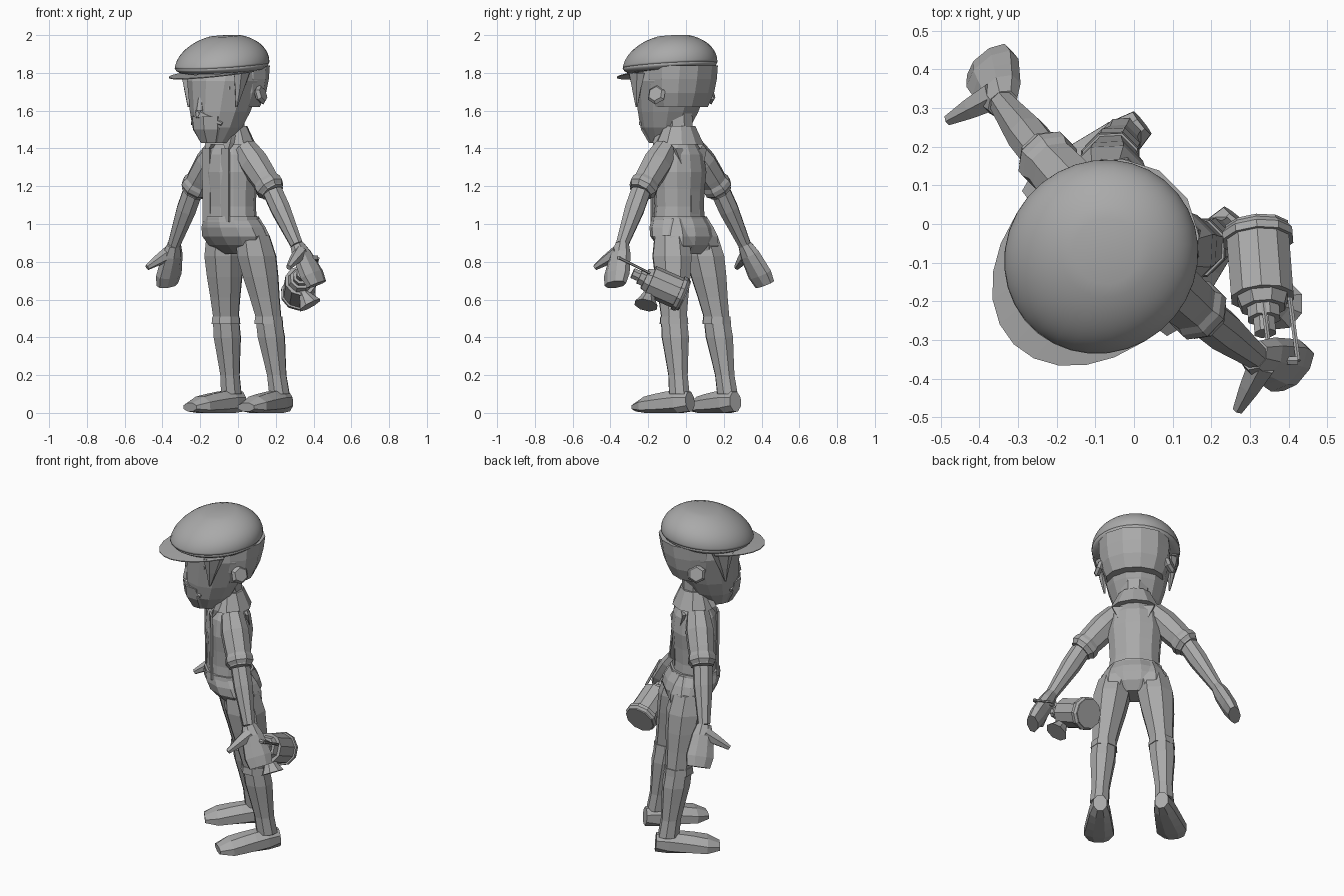
import bpy
import bmesh
import math
from mathutils import Matrix, Vector

default_cube = bpy.data.objects.get("Cube")
if default_cube:
    bpy.data.objects.remove(default_cube)

SHADE = .4
grey = bpy.data.materials.new("plain_grey")
grey.use_nodes = True
grey.diffuse_color = (SHADE, SHADE, SHADE, 1)
grey.node_tree.nodes["Principled BSDF"].inputs["Base Color"].default_value = grey.diffuse_color

# The figure is modelled facing forward, then turned towards its right
TURN = Matrix.Rotation(-math.pi / 4, 3, 'Z')
X, Y, Z = Matrix.Identity(3)


def finish(name, bm, side=1, smooth=False):
    """Mirror if asked, keep soles on the floor, turn, and make the object."""
    for vert in bm.verts:
        vert.co.x *= side
        vert.co.z = max(vert.co.z, 0)
        vert.co = TURN @ vert.co
    bmesh.ops.recalc_face_normals(bm, faces=bm.faces)
    for face in bm.faces:
        face.smooth = smooth
    mesh = bpy.data.meshes.new(name)
    bm.to_mesh(mesh)
    bm.free()
    mesh.materials.append(grey)
    part = bpy.data.objects.new(name, mesh)
    bpy.context.collection.objects.link(part)
    return part


def sweep(name, start, end, radii, flat=(1, 1), sides=8, level=None, **options):
    """Evenly spaced rings from start to end; flat gives depth over width at each end.
    With level set, rings lie in the plane of X and that vector, else across the path."""
    start, end = Vector(start), Vector(end)
    axis = (end - start).normalized()
    if level:
        across, deep = X, level
    else:
        guide = Y if abs(axis.z) > max(abs(axis.x), abs(axis.y)) else Z
        deep = (guide - axis * axis.dot(guide)).normalized()
        across = axis.cross(deep)
    bm = bmesh.new()
    rings = []
    for index, radius in enumerate(radii):
        t = index / (len(radii) - 1)
        depth = radius * (flat[0] + (flat[1] - flat[0]) * t)
        ring = []
        for corner in range(sides):
            angle = math.tau * (corner + .5) / sides
            offset = across * radius * math.cos(angle) + deep * depth * math.sin(angle)
            ring.append(bm.verts.new(start.lerp(end, t) + offset))
        rings.append(ring)
    for low, high in zip(rings, rings[1:]):
        for i in range(sides):
            bm.faces.new((low[i - 1], low[i], high[i], high[i - 1]))
    bm.faces.new(rings[0])
    bm.faces.new(rings[-1])
    return finish(name, bm, **options)


def pair(name, *shape, **options):
    for word, side in (("left_", 1), ("right_", -1)):
        sweep(word + name, *shape, side=side, **options)


# Body landmarks, on the left side where paired
chin, crown = Vector((0, -.17, 1.43)), Vector((0, -.08, 1.84))
neck, waist = Vector((0, -.05, 1.46)), Vector((0, -.05, 1))
shoulder, elbow = Vector((.1, -.05, 1.4)), Vector((.3, -.04, 1.17))
wrist, fingertip = Vector((.46, -.02, .89)), Vector((.56, .03, .68))
hip, knee = Vector((.11, 0, .94)), Vector((.16, .07, .5))
ankle = Vector((.18, .13, .1))
heel, toe = Vector((.17, .2, .06)), Vector((.21, -.15, .03))

# Head, hair and face
sweep("head", chin, crown, (.07, .13, .16, .18, .2, .19), sides=12, level=Y)
sweep("back_hair", crown + Vector((0, .04, -.22)), crown + Y * .05,
      (.16, .19, .2, .2), flat=(.8, .9), sides=12, level=Y)
sweep("beard", chin - Y * .03, chin + Vector((0, -.05, .14)), (.06, .1, .11), flat=(1, .8), level=Y)
sweep("nose", (0, -.28, 1.6), (0, -.28, 1.67), (.03, .015), sides=6, level=Y)
pair("moustache", (0, -.28, 1.58), (.11, -.23, 1.53), (.03, .025, .01), sides=6)
pair("brow", (.02, -.28, 1.73), (.15, -.21, 1.72), (.01, .015, .01), sides=4)
pair("ear", (.18, -.03, 1.68), (.21, -.02, 1.69), (.04, .055, .04), sides=6)
pair("sideburn", (.18, -.19, 1.62), (.2, -.17, 1.8), (.005, .02, .03), flat=(1, 2), sides=6, level=Y)
sweep("neck", neck - Z * .1, neck + Vector((0, -.01, .17)), (.08, .08))

# Flat cap: a tilted smooth dome over a thin crescent brim
DOME_RINGS = 16
dome = [.245 * math.sqrt(1 - (i / DOME_RINGS) ** 2) for i in range(DOME_RINGS)]
cap_base = crown - Vector((0, .04, 0))
cap_tilt = Y + Z * .08
sweep("cap_crown", cap_base, cap_base + Vector((0, .02, .155)), dome,
      flat=(1.05, 1), sides=32, level=cap_tilt, smooth=True)
sweep("cap_band", cap_base - Z * .03, cap_base, (.22, .24, .245),
      flat=(1, 1.05), sides=32, level=cap_tilt, smooth=True)

BRIM_STEPS = 12
bm = bmesh.new()
edges = []
for step in range(BRIM_STEPS + 1):
    angle = math.pi * step / BRIM_STEPS
    side_way, ahead = math.cos(angle), -math.sin(angle)
    inner = cap_base + Vector((side_way, ahead, ahead * .1)) * .2
    outer = cap_base + Vector((side_way * .24, ahead * .32, ahead * .04))
    edges.append([bm.verts.new(point - Z * .03) for point in (inner, outer)])
for (a, b), (c, d) in zip(edges, edges[1:]):
    bm.faces.new((a, b, d, c))
brim = finish("cap_brim", bm)
brim.modifiers.new("brim_thickness", 'SOLIDIFY').thickness = .005

# Shirt, turned-down collar and braces
sweep("shirt", waist, neck, (.15, .14, .145, .155, .14, .08), flat=(.85, .85), sides=12, level=Y)
sweep("collar", neck - Z * .04, neck + Z * .06, (.14, .09), flat=(.9, .9), sides=10, level=Y)
pair("collar_tip", (.08, -.16, 1.38), (.06, -.12, 1.47), (.005, .04, .04), flat=(.5, .5), sides=4)
pair("front_brace", (.07, -.162, 1.01), (.07, -.165, 1.4), (.04, .04), flat=(.2, .2), sides=4, level=Y)
pair("back_brace", (.01, .06, 1.2), (.09, .03, 1.4), (.03, .04), flat=(.3, .3), sides=4, level=Y)
sweep("back_brace_stem", (0, .06, 1.02), (0, .06, 1.22), (.04, .04), flat=(.3, .3), sides=4, level=Y)

# Short sleeves with rolled cuffs, bare arms, mitten-like hands
pair("sleeve", shoulder, elbow, (.065, .08, .075, .065))
pair("cuff", elbow.lerp(shoulder, .25), elbow, (.07, .08, .08, .06))
pair("forearm", elbow, wrist, (.055, .055, .045, .035))
pair("hand", wrist, fingertip, (.035, .045, .045, .045, .035), flat=(1.2, 2))
pair("thumb", (.49, -.02, .85), (.53, -.15, .77), (.04, .03, .015), sides=6)

# Trousers
sweep("trouser_seat", (0, .01, .84), waist + Z * .03, (.11, .18, .2, .185, .155),
      flat=(.6, .9), sides=12, level=Y)
sweep("waistband", waist + Z * .01, waist + Z * .04, (.162, .157), flat=(.87, .87), sides=12, level=Y)
pair("buttock", hip + Vector((-.01, .03, -.1)), hip + Vector((-.02, .02, .09)),
     (.07, .09, .09, .07, .04), level=Y)
pair("trouser_leg", hip, knee, (.09, .105, .095, .08, .068), flat=(1.1, 1.1), level=Y)

# Tall boots
pair("boot_cuff", knee - Z * .03, knee + Z * .01, (.077, .073), flat=(1.1, 1.1), level=Y)
pair("boot_shaft", knee, ankle, (.07, .073, .062, .052, .055), flat=(1.1, 1.1), level=Y)
pair("boot_foot", heel, toe, (.04, .06, .07, .08, .09, .06), flat=(1.4, .4))

# Lamp in the left hand: can with a rim, stepped neck, flared horn, wire handle
can_top, can_end = Vector((.37, .1, .7)), Vector((.23, .22, .62))
nozzle = Vector((.44, .04, .74))
sweep("lamp_can", can_top, can_end, (.085, .085), sides=10)
sweep("lamp_rim", can_top.lerp(can_end, .8), can_end, (.095, .095, .08), sides=10)
sweep("lamp_shoulder", can_top, can_top.lerp(nozzle, .3), (.07, .06))
sweep("lamp_neck", can_top, can_top.lerp(nozzle, .6), (.045, .045))
sweep("lamp_nozzle", can_top, nozzle, (.03, .03))
sweep("lamp_horn", can_top - Z * .04, can_top + Vector((.05, .02, -.13)), (.03, .03, .045, .065))
handle_way = Vector((.13, -.1, .08))
for word, offset in (("inner", Vector((0, 0, .04))), ("outer", Vector((.05, .05, .04)))):
    base = can_top + offset
    sweep("handle_wire_" + word, base, base + handle_way, (.007, .007), sides=6)
grip = can_top + handle_way + Z * .04
sweep("handle_grip", grip, grip + (X + Y) * .05, (.012, .012), sides=6)
